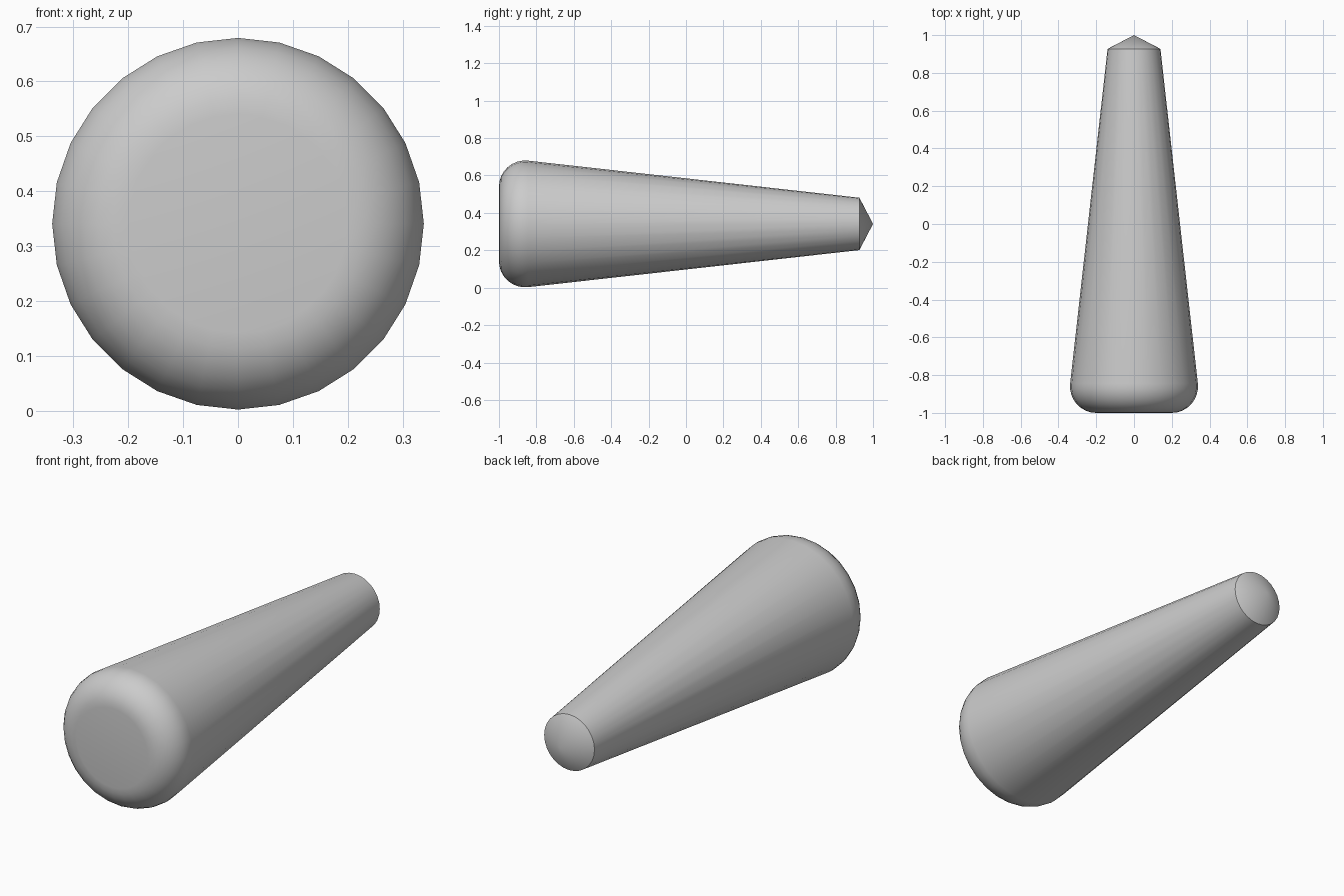
import bpy, bmesh
from math import sin, cos, pi, radians

if "Cube" in bpy.data.objects:
    bpy.data.objects.remove(bpy.data.objects["Cube"])

SIDES = 28
CENTRE_Z = 0.341

# Profile as (radius, y): rounded butt, straight taper, tip shoulder
FILLET, FLAT_R = 0.14, 0.199
STEPS = 8
profile = []
for i in range(STEPS + 1):
    a = radians(-90 + 96.4 * i / STEPS)
    profile.append((FLAT_R + FILLET * cos(a), -1 + FILLET + FILLET * sin(a)))
profile.append((0.14, 0.927))

bm = bmesh.new()
rings = []
for r, y in profile:
    rings.append([bm.verts.new((r * cos(2 * pi * k / SIDES), y,
                                CENTRE_Z + r * sin(2 * pi * k / SIDES)))
                  for k in range(SIDES)])
apex = bm.verts.new((0, 1, CENTRE_Z))

# Side walls, flat butt face and conical tip
for a, b in zip(rings, rings[1:]):
    for k in range(SIDES):
        n = (k + 1) % SIDES
        bm.faces.new((a[k], b[k], b[n], a[n]))
bm.faces.new(rings[0])
for k in range(SIDES):
    bm.faces.new((rings[-1][k], apex, rings[-1][(k + 1) % SIDES]))
bmesh.ops.recalc_face_normals(bm, faces=bm.faces)

mesh = bpy.data.meshes.new("tapered_peg")
bm.to_mesh(mesh)
bm.free()
peg = bpy.data.objects.new("tapered_peg", mesh)
bpy.context.collection.objects.link(peg)
bpy.context.view_layer.objects.active = peg
peg.select_set(True)
bpy.ops.object.shade_smooth_by_angle(angle=radians(35))
